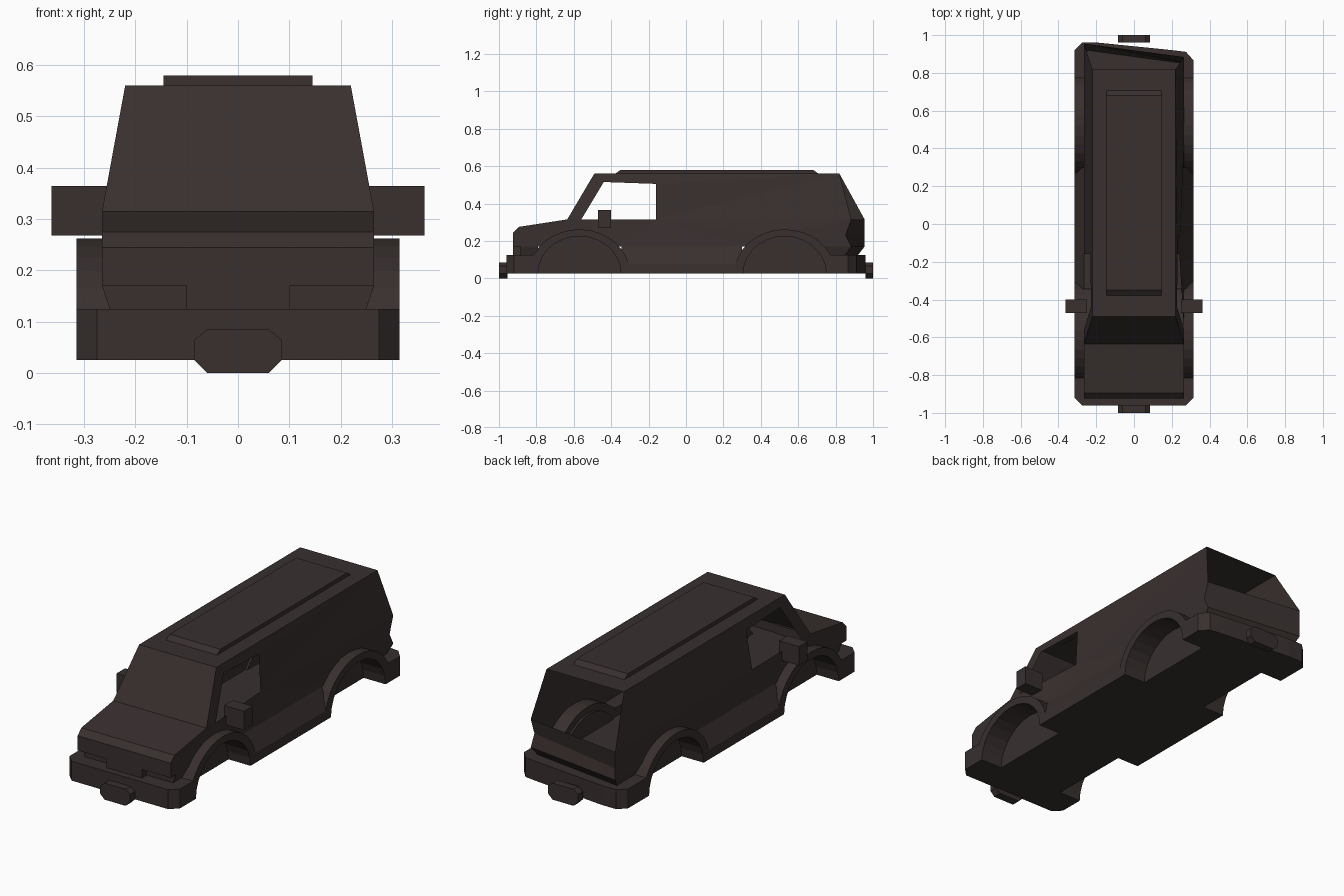
import bpy, bmesh, math

cube = bpy.data.objects.get("Cube")
if cube:
    bpy.data.objects.remove(cube)

paint = bpy.data.materials.new("dark brown")
paint.use_nodes = True
colour = (0.040, 0.029, 0.028, 1)
paint.diffuse_color = colour
paint.node_tree.nodes["Principled BSDF"].inputs["Base Color"].default_value = colour


def finish(name, bm):
    bmesh.ops.recalc_face_normals(bm, faces=bm.faces[:])
    mesh = bpy.data.meshes.new(name)
    bm.to_mesh(mesh)
    bm.free()
    mesh.materials.append(paint)
    obj = bpy.data.objects.new(name, mesh)
    bpy.context.collection.objects.link(obj)
    return obj


def prism(points, axis, start, end):
    """Extrude a 2D outline along an axis (0 = x, 1 = y, 2 = z)."""
    bm = bmesh.new()
    rings = []
    for level in (start, end):
        ring = []
        for p in points:
            co = list(p)
            co.insert(axis, level)
            ring.append(bm.verts.new(co))
        rings.append(ring)
        bm.faces.new(ring)
    n = len(points)
    for i in range(n):
        j = (i + 1) % n
        bm.faces.new((rings[0][i], rings[0][j], rings[1][j], rings[1][i]))
    return bm


def box(name, x0, x1, y0, y1, z0, z1):
    return finish(name, prism([(x0, y0), (x1, y0), (x1, y1), (x0, y1)], 2, z0, z1))


def crumple(bm, amount):
    """Push the rear corner on the +x side forward."""
    for v in bm.verts:
        if v.co.y > 0.85 and v.co.z < 0.5:
            v.co.y -= amount * max(0, v.co.x + 0.13)


FLOOR = 0.025
WELL = 0.19      # inner face of the wheel wells
FLARE = 0.315    # outer face of the skirt
CENTRE = {-1: -0.57, 1: 0.528}


def arc(cy, a, b, t0=0, t1=math.pi, steps=14):
    return [(cy + a * math.cos(t0 + (t1 - t0) * i / steps),
             FLOOR + b * math.sin(t0 + (t1 - t0) * i / steps)) for i in range(steps + 1)]


# Body shell: open sheets with window openings
def width(z):
    if z <= 0.17:
        return 0.25 + (z - 0.125) / 3
    return 0.265 - max(0, z - 0.315) * 0.184


body = bmesh.new()


def sheet(points):
    return body.faces.new([body.verts.new(p) for p in points])


def side(points):
    for s in (-1, 1):
        sheet([(s * width(z), y, z) for y, z in points])


def across(p, q):
    return sheet([(-width(p[1]), *p), (width(p[1]), *p), (width(q[1]), *q), (-width(q[1]), *q)])


BELT, ROOF = 0.315, 0.56
nose, lip, hood_edge = (-0.925, 0.17), (-0.925, 0.245), (-0.895, 0.275)
cowl, screen_top = (-0.635, BELT), (-0.49, ROOF)
win_front, win_top, win_back, win_end = (-0.56, BELT), (-0.44, 0.515), (-0.16, 0.505), (-0.16, BELT)
roof_mid, roof_end = (-0.16, ROOF), (0.82, ROOF)
rear_belt, rear_mid, rear_low, rear_foot = (0.955, BELT), (0.955, 0.23), (0.955, 0.17), (0.92, 0.125)

rise = math.asin((0.17 - FLOOR) / 0.22)
arches = []
for k in (-1, 1):
    arches += arc(CENTRE[k], 0.25, 0.22, math.pi - rise, rise)
side([nose] + arches + [rear_low, rear_mid, rear_belt, win_end, win_front, cowl, hood_edge, lip])
side([cowl, win_front, win_top, screen_top])
side([screen_top, win_top, win_back, roof_mid])
side([roof_mid, win_back, win_end, rear_belt, roof_end])
side([(-0.885, 0.125), (-0.79, 0.125), (-0.79, 0.17), (-0.885, 0.17)])
side([(0.74, 0.125), rear_foot, rear_low, (0.74, 0.17)])

front_line = [(-0.885, 0.125), (-0.885, 0.17), nose, lip, hood_edge, cowl, screen_top, roof_end]
for p, q in zip(front_line, front_line[1:]):
    across(p, q)
tailgate = across(roof_end, rear_belt)
for p, q in zip([rear_belt, rear_mid, rear_low], [rear_mid, rear_low, rear_foot]):
    across(p, q)
bmesh.ops.inset_individual(body, faces=[tailgate], thickness=0.032)
bmesh.ops.delete(body, geom=[tailgate], context='FACES')
bmesh.ops.remove_doubles(body, verts=body.verts[:], dist=0.0005)

# Dents in the +x flank and tail
crumple(body, 0.18)
for v in body.verts:
    if v.co.x > 0.2 and abs(v.co.y + 0.16) < 0.01 and abs(v.co.z - BELT) < 0.01:
        v.co.x = 0.24
    if v.co.x > 0.2 and v.co.y > 0.85 and abs(v.co.z - 0.23) < 0.01:
        v.co.y -= 0.03
bmesh.ops.triangulate(body, faces=[f for f in body.faces if len(f.verts) > 4])
finish("body_shell", body)

# Lower skirt: floor, bumpers, wheel arches and sills
core = prism([(-WELL, -0.96), (WELL, -0.96), (WELL, 0.96), (-WELL, 0.96)], 2, FLOOR, 0.125)
crumple(core, 0.12)
# Wheel wells bite into the floor only outside the core
finish("floor_pan", core)

for s, label in ((1, "left"), (-1, "right")):
    for k, end in ((-1, "front"), (1, "rear")):
        cy = CENTRE[k]
        low = math.asin(0.1 / 0.237)
        outer = arc(cy, -k * 0.27, 0.237, math.pi - low, 0)
        inner = arc(cy, -k * 0.222, 0.2)
        outline = [(k * 0.96, FLOOR), (k * 0.96, 0.125)] + outer + inner
        flare = prism(outline, 0, s * WELL, s * FLARE)
        corner = [e for e in flare.edges
                  if all(abs(abs(v.co.x) - FLARE) < 0.001 and abs(v.co.y) > 0.95 for v in e.verts)]
        bmesh.ops.bevel(flare, geom=corner, offset=0.04, segments=1, affect='EDGES')
        crumple(flare, 0.12)
        finish(f"{end}_{label}_wheel_arch", flare)
        finish(f"{end}_{label}_well_wall", prism(arc(cy, 0.225, 0.203), 0, s * 0.18, s * WELL))
    sill = [(s * x, z) for x, z in ((WELL, FLOOR), (FLARE, FLOOR), (FLARE, 0.075), (0.265, 0.17), (WELL, 0.17))]
    finish(f"{label}_sill", prism(sill, 1, -0.345, 0.30))
    # Door mirrors
    box(f"{label}_mirror", s * 0.25, s * 0.363, -0.47, -0.40, 0.268, 0.365)

# Grille block between the headlight recesses
box("grille_block", -0.10, 0.10, -0.925, -0.88, 0.124, 0.17)

# Raised roof panel with sloped ends
finish("roof_panel", prism([(-0.38, 0.558), (-0.35, 0.58), (0.68, 0.58), (0.71, 0.558)], 0, -0.145, 0.145))

# Bumper plates with clipped corners
plate = [(-0.06, 0), (0.06, 0), (0.085, 0.025), (0.085, 0.065),
         (0.06, 0.085), (-0.06, 0.085), (-0.085, 0.065), (-0.085, 0.025)]
finish("front_plate", prism(plate, 1, -1.0, -0.955))
finish("rear_plate", prism(plate, 1, 0.96, 1.0))
